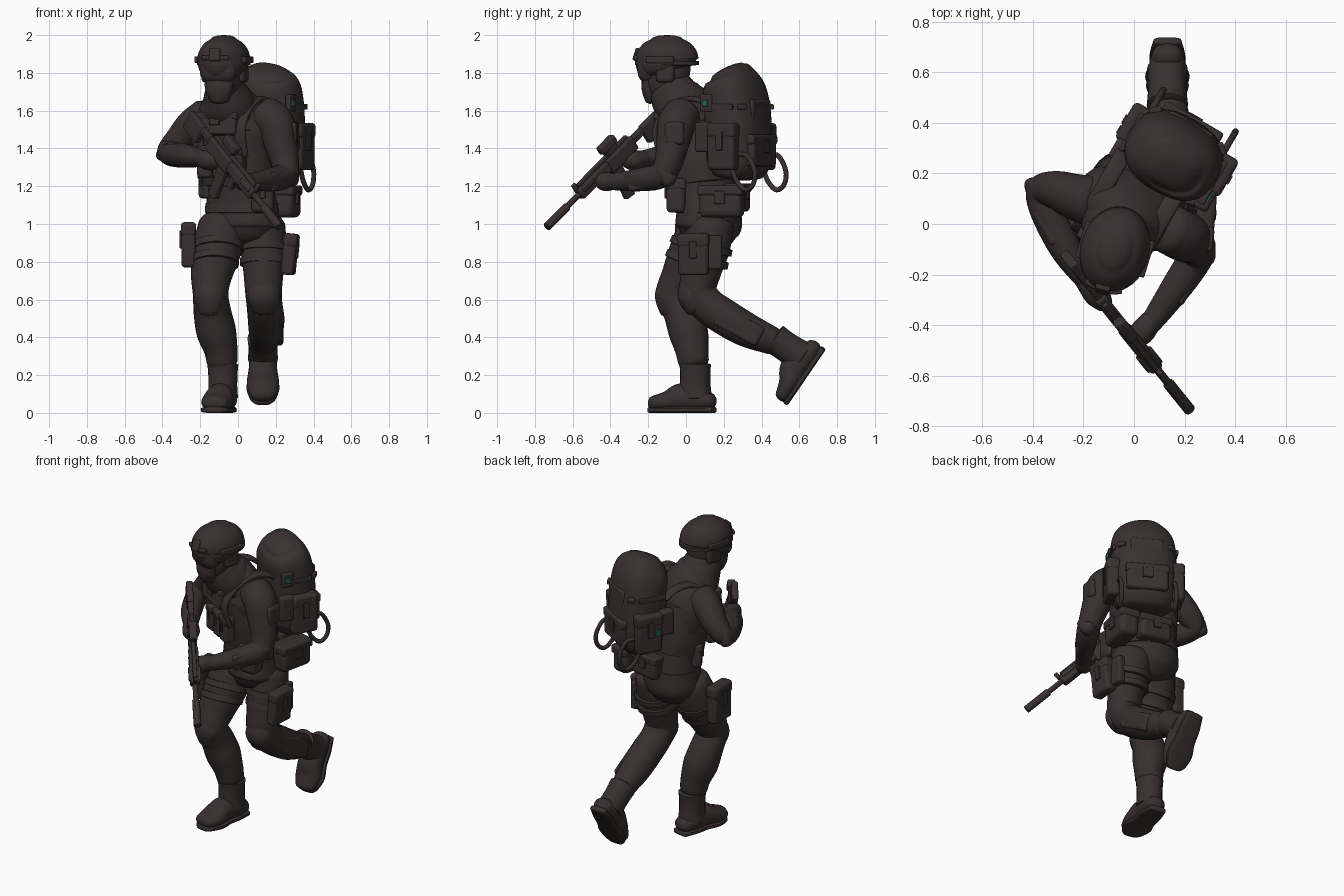
import bpy, math
from mathutils import Vector, Matrix

def material(name, col):
    m = bpy.data.materials.new(name)
    m.diffuse_color = (*col, 1)
    return m

DARK = material("dark brown cloth", (0.040, 0.029, 0.029))
GEAR = material("dark brown gear", (0.042, 0.030, 0.030))
TEAL = material("teal patch", (0.015, 0.12, 0.105))
YAW, HEAD_YAW = math.radians(-30), math.radians(-17)

def turned(yaw, centre=(0, 0)):
    """Return a function mapping body-local points to world points."""
    c, s = math.cos(yaw), math.sin(yaw)
    return lambda x, y, z: (centre[0] + c * x - s * y, centre[1] + s * x + c * y, z)

T = turned(YAW)                          # torso frame
H = turned(HEAD_YAW, (-0.075, -0.10))    # head frame

def make(name, verts, faces, mat, matrix=None):
    me = bpy.data.meshes.new(name)
    me.from_pydata(verts, [], faces)
    me.materials.append(mat)
    ob = bpy.data.objects.new(name, me)
    bpy.context.collection.objects.link(ob)
    if matrix:
        ob.matrix_world = matrix
    return ob

def loft(name, pts, u=(1, 0, 0), mat=DARK, n=2.0, steps=5, sides=22, matrix=None, cap=0.5):
    """Smooth skin through (x, y, z, a[, b]) stations; n above 2 squares the section."""
    P = [list(p) if len(p) == 5 else list(p) + [p[3]] for p in pts]
    E = [[2 * a - b for a, b in zip(P[0], P[1])]] + P + [[2 * a - b for a, b in zip(P[-1], P[-2])]]
    st = []
    for i in range(1, len(E) - 2):
        for k in range(steps + (i == len(E) - 3)):
            t = k / steps
            st.append([0.5 * (2 * b + (c - a) * t + (2 * a - 5 * b + 4 * c - d) * t * t
                       + (3 * b - a - 3 * c + d) * t ** 3)
                       for a, b, c, d in zip(*E[i - 1:i + 3])])
    cen = [Vector(s[:3]) for s in st]
    rings = []
    for i, s in enumerate(st):
        t = (cen[min(i + 1, len(st) - 1)] - cen[max(i - 1, 0)]).normalized()
        U = Vector(u)
        U = (U - t * U.dot(t)).normalized()
        rings.append((cen[i], U, t.cross(U), max(s[3], .004), max(s[4], .004), t))
    def dome(r, sign):
        h = cap * min(r[3], r[4])
        return [(r[0] + r[5] * sign * h * math.sin(g), r[1], r[2], r[3] * math.cos(g),
                 r[4] * math.cos(g), r[5]) for g in (0.5, 1.0, 1.4)]
    if cap:
        rings = dome(rings[0], -1)[::-1] + rings + dome(rings[-1], 1)
    verts, faces = [], []
    pw = lambda v: math.copysign(abs(v) ** (2 / n), v)
    for c, U, V, a, b, _ in rings:
        for j in range(sides):
            g = 2 * math.pi * j / sides
            verts.append(c + U * a * pw(math.cos(g)) + V * b * pw(math.sin(g)))
    for i in range(len(rings) - 1):
        for j in range(sides):
            k = (j + 1) % sides
            faces.append((i * sides + j, i * sides + k, (i + 1) * sides + k, (i + 1) * sides + j))
    faces.append(tuple(range(sides))[::-1])
    faces.append(tuple(range(len(verts) - sides, len(verts))))
    return make(name, verts, faces, mat, matrix)

def box(name, loc, size, rot=(0, 0, 0), mat=GEAR, bevel=0.25, matrix=None):
    x, y, z = (s / 2 for s in size)
    v = [(i * x, j * y, k * z) for k in (-1, 1) for j in (-1, 1) for i in (-1, 1)]
    f = [(0, 2, 3, 1), (4, 5, 7, 6), (0, 1, 5, 4), (2, 6, 7, 3), (0, 4, 6, 2), (1, 3, 7, 5)]
    R = Matrix.Translation(loc)
    for a, ax in zip(rot, "XYZ"):
        R = R @ Matrix.Rotation(a, 4, ax)
    ob = make(name, v, f, mat, (matrix @ R) if matrix else R)
    b = ob.modifiers.new("bevel", 'BEVEL')
    b.width, b.segments = min(size) * bevel, 3
    return ob

def pouch(name, loc, size, yaw=YAW, tilt=0.0):
    """Pouch with an overhanging lid and a closing tab."""
    M = Matrix.Translation(loc) @ Matrix.Rotation(yaw, 4, 'Z') @ Matrix.Rotation(tilt, 4, 'X')
    w, d, h = size
    box(name, (0, 0, 0), size, matrix=M)
    box(name + "_lid", (0, 0, h * .34), (w * 1.05, d * 1.08, h * .32), matrix=M)
    box(name + "_tab", (0, -d * .53, h * .12), (w * .25, .014, h * .4), matrix=M)

# Torso, vest, belt
ux = (math.cos(YAW), math.sin(YAW), 0)
loft("torso", [(.02, .115, .945, .175, .14), (.02, .12, .99, .205, .165), (.02, .12, 1.08, .198, .16),
     (.01, .11, 1.2, .188, .155), (0, .09, 1.35, .20, .155), (-.02, .06, 1.5, .22, .155),
     (-.03, .03, 1.59, .20, .13), (-.05, -.02, 1.66, .13, .12), (-.06, -.05, 1.71, .09, .10)], ux, sides=32)
loft("vest", [(.008, .105, 1.22, .193, .158), (0, .09, 1.35, .203, .164), (-.02, .06, 1.52, .19, .165)],
     ux, GEAR, n=2.5, sides=32, cap=.1)
loft("belt", [(.02, .12, 1.06, .203, .167), (.02, .12, 1.11, .20, .164)], ux, GEAR, n=2.1, cap=.05)

# Chest and belt pouches
pouch("chest_pouch", T(-.05, -.13, 1.53), (.24, .06, .12), tilt=-.12)
for i in range(3):
    pouch("magazine_pouch", T(-.14 + .095 * i, -.095, 1.33), (.085, .07, .17))
pouch("front_left_pouch", T(.14, .02, 1.15), (.12, .10, .18), YAW + .5)
pouch("front_right_pouch", T(-.2, .03, 1.21), (.09, .08, .15), YAW - .5)
pouch("left_belt_pouch", (.255, .19, 1.12), (.23, .12, .17), math.radians(78))
pouch("back_belt_pouch", (.08, .275, 1.14), (.20, .10, .15), math.pi - .2)

# Backpack, pockets, patches
loft("backpack", [(*T(0, .32, 1.26), .17, .11), (*T(0, .325, 1.33), .19, .145), (*T(0, .32, 1.5), .195, .155),
     (*T(.0, .31, 1.64), .195, .15), (*T(.01, .29, 1.73), .18, .14), (*T(.015, .275, 1.785), .145, .115),
     (*T(.02, .265, 1.81), .105, .085)], ux, GEAR, n=2.5, sides=36, cap=.25)
pouch("back_pocket", T(0, .45, 1.39), (.25, .07, .17), YAW + math.pi)
box("upper_back_pocket", T(0, .435, 1.60), (.20, .06, .12), (0, 0, YAW))
for s in (-1, 1):
    pouch("side_pocket", T(s * .195, .34, 1.41), (.16, .08, .25), YAW + s * math.pi / 2)
    box("side_pocket_front", T(s * .195, .225, 1.46), (.06, .09, .16), (0, 0, YAW))
    box("compression_strap", T(s * .19, .31, 1.62), (.02, .17, .03), (0, 0, YAW))
    box("rear_corner_strap", T(s * .15, .43, 1.62), (.05, .03, .03), (0, 0, YAW - s * .7))
    # Drinking hose loops at the rear corners
    loft("hose", [(*T(s * .165, y, z), .013) for y, z in
         ((.40, 1.37), (.47, 1.36), (.515, 1.28), (.505, 1.21), (.46, 1.18), (.41, 1.22), (.38, 1.28))],
         ux, sides=10)
    loft("shoulder_strap", [(*T(-.045 + s * .13, y, z), .034, .014) for y, z in
         ((.22, 1.60), (.15, 1.65), (.05, 1.66), (-.06, 1.605), (-.13, 1.5), (-.10, 1.36))], ux, GEAR, n=3)
box("left_patch", T(.205, .235, 1.64), (.012, .035, .035), (0, 0, YAW), TEAL)
box("left_patch_mount", T(.187, .235, 1.64), (.03, .07, .09), (0, 0, YAW))
box("right_patch", T(-.238, .295, 1.415), (.009, .035, .035), (0, 0, YAW), TEAL)

# Head, scarf, helmet
hx = (math.cos(HEAD_YAW), math.sin(HEAD_YAW), 0)
loft("scarf", [(-.05, -.01, 1.60, .16, .135), (-.055, -.04, 1.65, .14, .14), (-.065, -.065, 1.70, .115, .13),
     (-.07, -.075, 1.74, .097, .112)], hx, sides=28)
loft("head", [(*H(0, -.04, 1.67), .065, .07), (*H(0, -.025, 1.72), .09, .105), (*H(0, -.005, 1.79), .10, .125),
     (*H(0, 0, 1.87), .10, .13)], hx)
loft("face_mask", [(*H(0, -.075, 1.66), .055, .045), (*H(0, -.085, 1.71), .075, .05), (*H(0, -.09, 1.76), .08, .045)], hx, GEAR)
loft("goggles", [(*H(0, -.085, 1.77), .088, .05), (*H(0, -.09, 1.80), .10, .06), (*H(0, -.09, 1.85), .10, .06)],
     hx, GEAR, n=2.8)
loft("helmet", [(*H(0, .01, 1.825), .125, .155), (*H(0, 0, 1.86), .136, .17), (*H(0, 0, 1.91), .130, .162),
     (*H(0, 0, 1.955), .102, .128), (*H(0, 0, 1.98), .066, .084)], hx, sides=36, cap=.3)
loft("helmet_rim", [(*H(0, 0, 1.842), .139, .173), (*H(0, 0, 1.862), .139, .173)], hx, GEAR, sides=36, cap=.03)
box("helmet_mount", H(0, -.16, 1.895), (.06, .035, .07), (-.3, 0, HEAD_YAW))
for s in (-1, 1):
    box("helmet_rail", H(s * .13, 0, 1.87), (.025, .15, .035), (0, 0, HEAD_YAW))
    box("ear_cover", H(s * .10, .02, 1.80), (.04, .10, .10), (0, 0, HEAD_YAW), bevel=.45)
    box("mount_arm", H(s * .05, -.155, 1.88), (.05, .03, .025), (0, 0, HEAD_YAW + s * .3))

# Arms, hands, elbow pads
loft("right_arm", [(-.17, .09, 1.565, .10), (-.24, .11, 1.52, .09), (-.31, .135, 1.45, .075), (-.365, .13, 1.39, .062),
     (-.345, .05, 1.37, .066), (-.27, -.10, 1.36, .062), (-.18, -.235, 1.345, .042)], (0, 0, 1))
loft("right_hand", [(-.19, -.22, 1.345, .046), (-.145, -.28, 1.335, .052), (-.115, -.32, 1.335, .035)], (0, 0, 1), GEAR)
box("right_elbow_pad", (-.385, .125, 1.385), (.07, .12, .11), (0, .3, .25), bevel=.4)
box("right_forearm_guard", (-.345, -.01, 1.375), (.05, .16, .10), (0, 0, .5), bevel=.35)
loft("left_arm", [(.14, -.02, 1.58, .10), (.20, -.05, 1.53, .10), (.225, -.07, 1.43, .088), (.25, -.095, 1.32, .074),
     (.24, -.14, 1.255, .068), (.175, -.24, 1.235, .062), (.09, -.36, 1.225, .048), (.06, -.40, 1.225, .042)], (0, -1, .5))
loft("left_hand", [(.07, -.38, 1.225, .044), (.03, -.43, 1.225, .05), (-.005, -.46, 1.24, .034)], (0, 0, 1), GEAR)
box("left_elbow_pad", (.275, -.11, 1.26), (.09, .09, .13), (.6, 0, .4), bevel=.4)
box("left_forearm_guard", (.215, -.235, 1.235), (.04, .17, .10), (.2, 0, -.5), bevel=.35)
box("left_sleeve_pocket", (.29, -.06, 1.48), (.05, .10, .12), (0, 0, -.1), bevel=.35)

# Legs, straps, knee pads
loft("right_leg", [(-.085, .09, .99, .125), (-.11, .045, .87, .13), (-.14, -.02, .73, .11), (-.145, -.065, .63, .094),
     (-.135, -.02, .53, .1), (-.115, .012, .43, .105), (-.092, .03, .34, .09), (-.083, .04, .27, .082)], (1, 0, 0))
loft("left_leg", [(.125, .13, .99, .125), (.135, .11, .87, .122), (.135, .08, .75, .107), (.135, .065, .65, .098),
     (.14, .11, .575, .095), (.148, .20, .51, .097), (.148, .32, .44, .092), (.138, .46, .38, .074)], (1, 0, 0))
loft("right_knee_pad", [(-.148, -.085, .54, .065, .055), (-.15, -.10, .62, .085, .065), (-.148, -.085, .70, .07, .055)], mat=GEAR)
loft("left_knee_pad", [(.138, .05, .55, .07, .055), (.138, .025, .62, .088, .07), (.136, .02, .70, .07, .05)], mat=GEAR)
for z in (.80, .87):
    k = (z - .73) / .14
    loft("right_thigh_strap", [(-.14 + .03 * k, -.02 + .065 * k + d * .45, z + d, .12 + .018 * k) for d in (-.017, .017)],
         mat=GEAR, cap=.06)
    loft("left_thigh_strap", [(.135, .09 + .025 * k + d * .2, z + d, .117 + .015 * k) for d in (-.017, .017)],
         mat=GEAR, cap=.06)
pouch("left_thigh_holster", (.275, .04, .84), (.16, .07, .22), math.radians(85), .1)
box("left_holster_pad", (.25, .12, .85), (.05, .14, .18))
pouch("right_thigh_pouch", (-.262, .03, .89), (.17, .075, .24), math.radians(-90))
box("left_shin_guard", (.215, .28, .46), (.05, .26, .11), (-.5, 0, 0), bevel=.35)

# Boots
def boot(name, M):
    loft(name + "_shaft", [(0, .05, .08, .08, .09), (0, .05, .14, .076, .082), (0, .05, .21, .078, .08),
         (0, .05, .255, .082, .084)], matrix=M, cap=.15)
    loft(name + "_foot", [(0, .125, .06, .06, .048), (0, .07, .07, .072, .065), (0, -.02, .082, .075, .076),
         (0, -.10, .06, .085, .056), (0, -.17, .05, .07, .042)], matrix=M, cap=.8)
    loft(name + "_sole", [(0, .15, .016, .055, .016), (0, .06, .016, .07, .016), (0, -.02, .016, .072, .016),
         (0, -.10, .016, .088, .016), (0, -.17, .016, .068, .016), (0, -.195, .016, .045, .016)],
         matrix=M, mat=GEAR, n=4, cap=.6)

boot("right_boot", Matrix.Translation((-.09, 0, 0)) @ Matrix.Rotation(-.2, 4, 'Z'))
boot("left_boot", Matrix.Translation((.132, .652, .206)) @ Matrix.Rotation(math.radians(55.6), 4, 'X'))

# Rifle: local x runs from butt to muzzle, local z is up
butt, muzzle = Vector((-.25, -.15, 1.58)), Vector((.22, -.735, .985))
d = (muzzle - butt).normalized()
side = Vector((0, 0, 1)).cross(d).normalized()
G = Matrix((d, side, d.cross(side))).transposed().to_4x4()
G.translation = butt
L = (muzzle - butt).length
for name, x, z, sx, sy, sz, tilt in (
        ("stock", .07, -.03, .14, .04, .11, 0), ("stock_tube", .18, 0, .14, .035, .04, 0),
        ("receiver", .33, -.01, .22, .05, .085, 0), ("pistol_grip", .28, -.09, .05, .04, .11, .3),
        ("magazine", .405, -.13, .065, .035, .19, -.15), ("handguard", .56, 0, .25, .058, .065, 0),
        ("top_rail", .45, .042, .42, .025, .018, 0), ("sight_base", .37, .06, .09, .035, .03, 0),
        ("optic", .37, .088, .12, .048, .05, 0), ("front_sight", .68, .045, .025, .02, .045, 0),
        ("foregrip", .50, -.06, .04, .035, .08, 0), ("side_light", .62, .015, .09, .075, .03, 0)):
    box("rifle_" + name, (x, 0, z), (sx, sy, sz), (0, tilt, 0), matrix=G)
loft("rifle_barrel", [(.60, 0, 0, .016), (L - .13, 0, 0, .016)], (0, 1, 0), GEAR, matrix=G, sides=12)
loft("rifle_muzzle", [(L - .17, 0, 0, .023), (L, 0, 0, .023)], (0, 1, 0), GEAR, matrix=G, sides=14, cap=.1)

# Smooth shading with sharp edges kept
for ob in bpy.data.objects:
    ob.select_set(True)
bpy.context.view_layer.objects.active = bpy.data.objects["torso"]
bpy.ops.object.shade_smooth_by_angle(angle=math.radians(40))
